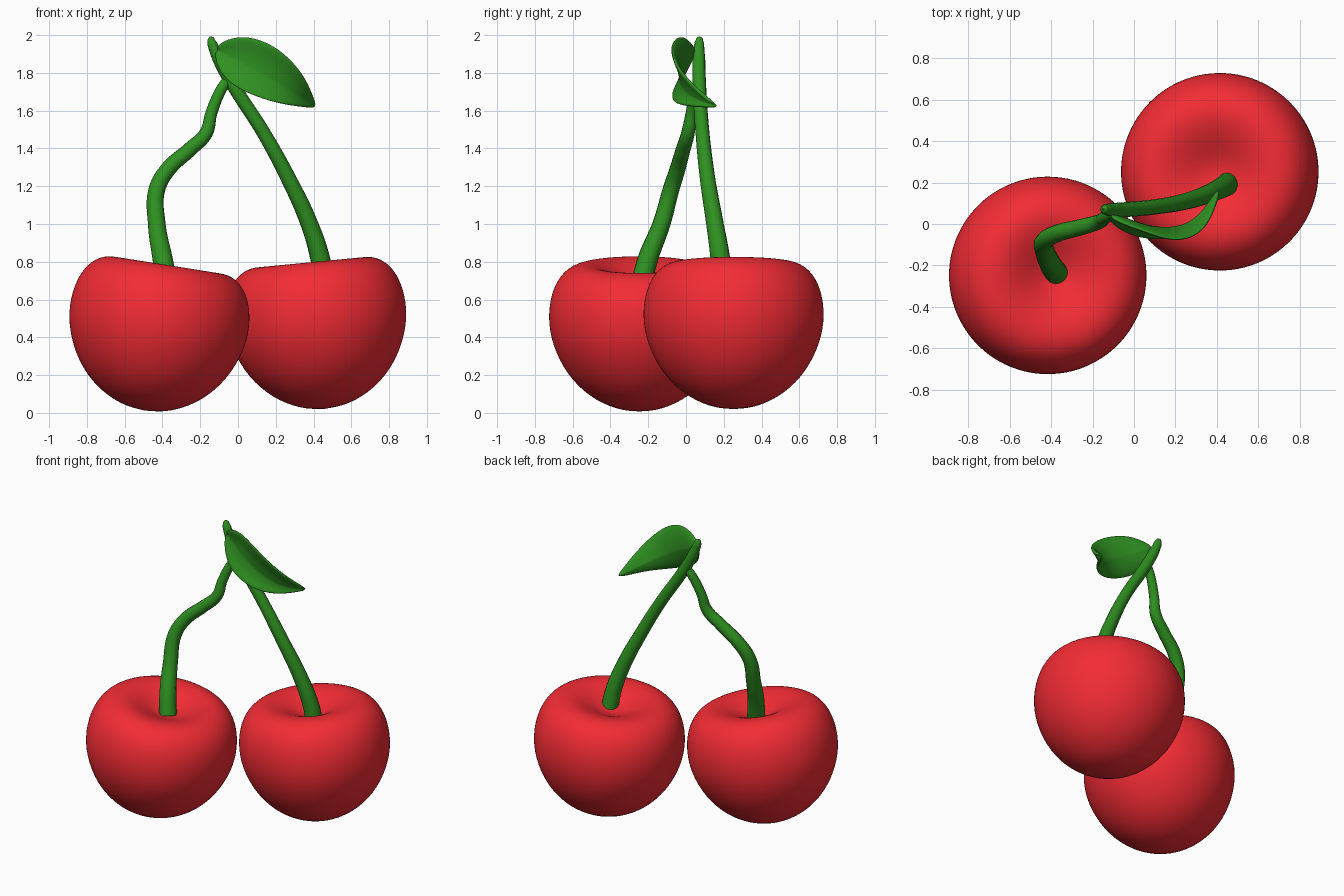
import bpy, bmesh, math
from mathutils import Vector

if "Cube" in bpy.data.objects:
    bpy.data.objects.remove(bpy.data.objects["Cube"])


def material(name, color):
    m = bpy.data.materials.new(name)
    m.diffuse_color = (*color, 1)
    m.use_nodes = True
    m.node_tree.nodes["Principled BSDF"].inputs["Base Color"].default_value = m.diffuse_color
    return m


RED = material("cherry_red", (0.9, 0.025, 0.035))
GREEN = material("stem_green", (0.028, 0.28, 0.015))


def mesh_object(name, bm, mat):
    bmesh.ops.remove_doubles(bm, verts=bm.verts, dist=0.0005)
    bmesh.ops.recalc_face_normals(bm, faces=bm.faces)
    for f in bm.faces:
        f.smooth = True
    me = bpy.data.meshes.new(name)
    bm.to_mesh(me)
    bm.free()
    ob = bpy.data.objects.new(name, me)
    bpy.context.collection.objects.link(ob)
    me.materials.append(mat)
    return ob


def subdivide(ob, levels):
    s = ob.modifiers.new("smooth", 'SUBSURF')
    s.levels = s.render_levels = levels


# Cherries: lathed profile with a dimple on top, each tilted a little
PROFILE = [(0, -.49), (.13, -.475), (.27, -.408), (.39, -.285), (.462, -.13),
           (.483, 0), (.468, .13), (.42, .23), (.345, .285), (.26, .292),
           (.17, .262), (.08, .215), (0, .195)]


def cherry(name, location, tilt):
    bm = bmesh.new()
    vs = [bm.verts.new((r, 0, z)) for r, z in PROFILE]
    es = [bm.edges.new(p) for p in zip(vs, vs[1:])]
    bmesh.ops.spin(bm, geom=vs + es, cent=(0, 0, 0), axis=(0, 0, 1),
                   angle=math.tau, steps=32, use_duplicate=False)
    ob = mesh_object(name, bm, RED)
    ob.location = location
    ob.rotation_euler = (0, math.radians(tilt), 0)
    ob.scale = (1.005,) * 3
    subdivide(ob, 2)


cherry("left_cherry", (-.418, -.248, .497), 9)
cherry("right_cherry", (.415, .252, .51), -5.5)


# Stems: tapered tubes along a path of (x, y, z, radius)
def stem(name, path):
    cu = bpy.data.curves.new(name, 'CURVE')
    cu.dimensions = '3D'
    cu.bevel_depth = 1
    cu.bevel_resolution = 5
    cu.use_fill_caps = True
    sp = cu.splines.new('BEZIER')
    sp.bezier_points.add(len(path) - 1)
    for p, (x, y, z, r) in zip(sp.bezier_points, path):
        p.co = (x, y, z)
        p.radius = r
        p.handle_left_type = p.handle_right_type = 'AUTO'
    sp.use_smooth = True
    ob = bpy.data.objects.new(name, cu)
    bpy.context.collection.objects.link(ob)
    cu.materials.append(GREEN)
    bpy.ops.object.select_all(action='DESELECT')
    ob.select_set(True)
    bpy.context.view_layer.objects.active = ob
    bpy.ops.object.convert(target='MESH')
    bpy.ops.object.shade_smooth_by_angle(angle=math.radians(50))


stem("left_stem", [(-.375, -.235, .69, .056), (-.4, -.2, .82, .054),
                   (-.43, -.13, 1.0, .047), (-.43, -.08, 1.18, .044),
                   (-.37, -.045, 1.29, .042), (-.255, -.015, 1.395, .039),
                   (-.17, .01, 1.48, .036), (-.14, .03, 1.59, .031),
                   (-.09, .055, 1.71, .029), (-.05, .07, 1.77, .026)])
stem("right_stem", [(.455, .195, .69, .056), (.432, .18, .83, .052),
                    (.37, .15, 1.02, .046), (.27, .115, 1.235, .041),
                    (.14, .088, 1.475, .037), (-.035, .07, 1.75, .036),
                    (-.1, .068, 1.87, .034), (-.137, .07, 1.955, .026),
                    (-.145, .072, 1.982, .017), (-.149, .073, 1.992, .004)])

# Leaf: stations of upper edge, midrib and lower edge, folded along the midrib
STATIONS = [((-.112, .035, 1.935), (-.11, .04, 1.92), (-.122, .035, 1.905)),
            ((-.085, .015, 1.97), (-.04, .02, 1.885), (-.115, .01, 1.835)),
            ((.03, -.03, 2.005), (.05, -.015, 1.835), (-.055, -.04, 1.745)),
            ((.175, -.085, 1.96), (.15, -.03, 1.78), (.07, -.078, 1.682)),
            ((.288, -.07, 1.868), (.25, -.015, 1.718), (.2, -.068, 1.64)),
            ((.368, .005, 1.76), (.335, .045, 1.665), (.32, .0, 1.622)),
            ((.412, .15, 1.635), (.41, .168, 1.625), (.405, .155, 1.615))]
bm = bmesh.new()
bulge = Vector((0, .012, 0))
rows = []
for u, m, l in STATIONS:
    u, m, l = Vector(u), Vector(m), Vector(l)
    k = min(1, (u - l).length / .2)
    pts = [u, (u + m) / 2 + bulge * k, m, (l + m) / 2 + bulge * k, l]
    rows.append([bm.verts.new(p) for p in pts])
for a, b in zip(rows, rows[1:]):
    for i in range(4):
        bm.faces.new((a[i], a[i + 1], b[i + 1], b[i]))
crease = bm.edges.layers.float.new("crease_edge")
for a, b in zip(rows, rows[1:]):
    bm.edges.get((a[2], b[2]))[crease] = .7
leaf = mesh_object("leaf", bm, GREEN)
sol = leaf.modifiers.new("thickness", 'SOLIDIFY')
sol.thickness = .022
sol.offset = 0
subdivide(leaf, 3)
